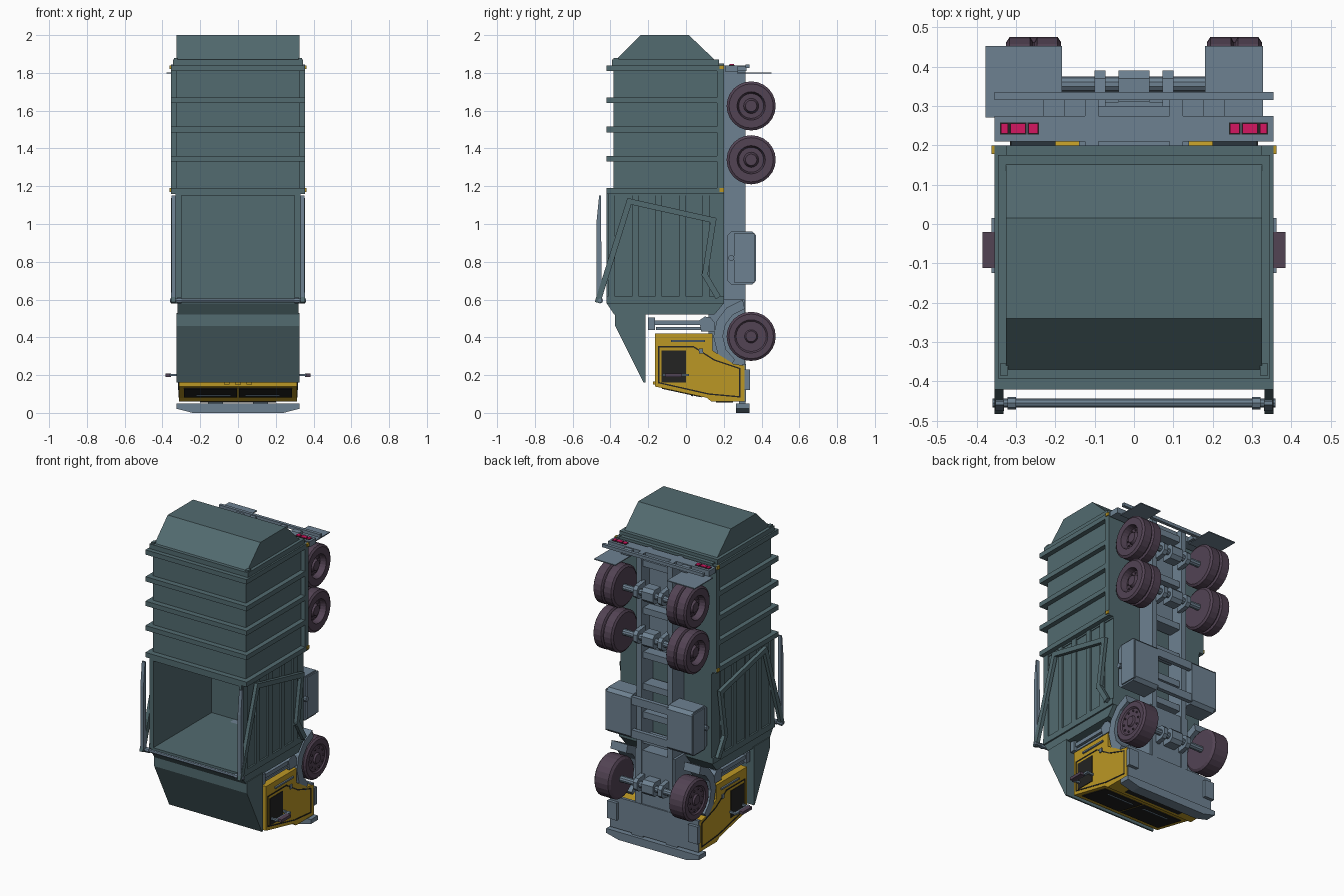
import bpy, bmesh, math
from mathutils import Vector

if "Cube" in bpy.data.objects:
    bpy.data.objects.remove(bpy.data.objects["Cube"])


def material(name, rgb):
    m = bpy.data.materials.new(name)
    m.diffuse_color = (*rgb, 1)
    m.use_nodes = True
    m.node_tree.nodes["Principled BSDF"].inputs["Base Color"].default_value = m.diffuse_color
    return m


GREEN = material("slate green", (0.085, 0.145, 0.16))
GRAY = material("blue gray", (0.155, 0.22, 0.285))
YELLOW = material("cab yellow", (0.50, 0.31, 0.018))
RUBBER = material("plum rubber", (0.085, 0.056, 0.088))
BLACK = material("dark glass", (0.017, 0.017, 0.016))
RED = material("lamp red", (0.66, 0.008, 0.12))


def finish(name, bm, mat, mirror=False):
    """Turn a bmesh into an object, optionally adding its mirror image in x."""
    if mirror:
        geo = bmesh.ops.duplicate(bm, geom=bm.verts[:] + bm.edges[:] + bm.faces[:])["geom"]
        for v in [g for g in geo if isinstance(g, bmesh.types.BMVert)]:
            v.co.x *= -1
    bmesh.ops.recalc_face_normals(bm, faces=bm.faces[:])
    me = bpy.data.meshes.new(name)
    bm.to_mesh(me)
    bm.free()
    me.materials.append(mat)
    ob = bpy.data.objects.new(name, me)
    bpy.context.collection.objects.link(ob)
    return ob


def add_prism(bm, pts, x0, x1):
    """Extrude a (y, z) outline along x."""
    a = [bm.verts.new((x0, y, z)) for y, z in pts]
    b = [bm.verts.new((x1, y, z)) for y, z in pts]
    bm.faces.new(a)
    bm.faces.new(b[::-1])
    for i in range(len(pts)):
        j = (i + 1) % len(pts)
        bm.faces.new((a[i], b[i], b[j], a[j]))


def prism(name, pts, x0, x1, mat, mirror=False):
    bm = bmesh.new()
    add_prism(bm, pts, x0, x1)
    return finish(name, bm, mat, mirror)


def box(name, x, y, z, mat, mirror=False):
    return prism(name, [(y[0], z[0]), (y[1], z[0]), (y[1], z[1]), (y[0], z[1])], *x, mat, mirror)


def bars(name, path, width, x0, x1, mat, closed=False):
    """Flat bars following a (y, z) path, on both sides of the truck."""
    bm = bmesh.new()
    for p, q in zip(path, path[1:] + path[:1] if closed else path[1:]):
        p, q = Vector(p), Vector(q)
        d = (q - p).normalized() * width / 2
        n = Vector((-d.y, d.x))
        p, q = p - d * 0.8, q + d * 0.8
        add_prism(bm, [p + n, q + n, q - n, p - n], x0, x1)
    return finish(name, bm, mat, True)


def lathe(name, profile, y, z, mat, mirror=True, n=24, bolts=None):
    """Spin an (x, radius) profile about an axis along x."""
    bm = bmesh.new()
    rings = []
    for x, r in profile:
        rings.append([bm.verts.new((x, y + r * math.cos(math.tau * i / n), z + r * math.sin(math.tau * i / n)))
                      for i in range(n)])
    for a, b in zip(rings, rings[1:]):
        for i in range(n):
            bm.faces.new((a[i], a[(i + 1) % n], b[(i + 1) % n], b[i]))
    bm.faces.new(rings[0])
    bm.faces.new(rings[-1])
    if bolts:
        bx, br = bolts
        for k in range(10):
            t = math.tau * k / 10
            cy, cz = y + br * math.cos(t), z + br * math.sin(t)
            add_prism(bm, [(cy + .006 * math.cos(u * math.pi / 3), cz + .006 * math.sin(u * math.pi / 3))
                           for u in range(6)], bx - .005, bx + .006)
    return finish(name, bm, mat, mirror)


# Refuse container with ribs and tapered tail
box("container", (-.325, .325), (-.385, .2), (1.15, 1.85), GREEN)
for z in (1.175, 1.345, 1.5, 1.655, 1.825):
    box("container_rib", (-.355, .355), (-.42, .17), (z - .015, z + .015), GREEN)
box("lower_side_rail", (-.355, .355), (.165, .2), (1.16, 1.84), GREEN)
box("tail_flange", (-.345, .345), (-.392, .175), (1.84, 1.87), GREEN)
prism("tail", [(-.39, 1.85), (-.24, 2), (.015, 2), (.172, 1.85)], -.325, .325, GREEN)
box("tail_latch", (.32, .34), (-.385, -.355), (1.86, 1.88), GREEN, True)
for z in (1.18, 1.83):
    box("side_marker", (.35, .362), (.178, .2), (z - .01, z + .01), YELLOW, True)

# Open hopper
prism("hopper_side", [(-.42, 1.16), (-.42, .58), (-.38, .52), (.15, .52), (.2, .58), (.2, 1.16)],
      .3, .32, GREEN, True)
prism("hopper_front", [(-.42, .6), (-.42, .58), (-.38, .52), (.15, .52), (.2, .58), (.2, .6)],
      -.31, .31, GREEN)
box("hopper_floor", (-.31, .31), (.165, .2), (.59, 1.16), GREEN)
box("hopper_rear", (-.31, .31), (-.42, .17), (1.15, 1.17), GREEN)
for y in (-.395, -.268, -.146, -.018, .105):
    box("hopper_side_rib", (.315, .33), (y - .019, y + .019), (.6, 1.16), GREEN, True)
box("hopper_lower_band", (.315, .33), (-.42, .2), (.58, .617), GREEN, True)
prism("cab_guard", [(-.375, .53), (-.375, .46), (-.225, .16), (-.215, .16), (-.215, .53)],
      -.325, .325, GREEN)

# Lifting arms and fork
bars("lift_arm", [(-.465, .595), (-.3, 1.12), (.145, 1.02), (.1, .73), (.165, .62)], .03, .332, .354, GREEN)
prism("fork", [(-.475, .6), (-.475, 1.0), (-.46, 1.15), (-.45, 1.15), (-.447, .6)], .33, .352, GRAY, True)
lathe("fork_crossbar", [(-.36, .011), (.36, .011)], -.455, .595, GRAY, False, 8)
lathe("fork_collar", [(.3, .016), (.322, .016)], -.455, .595, GRAY, True, 8)

# Cab
prism("cab", [(-.165, .42), (-.165, .14), (.11, .08), (.135, .06), (.31, .06), (.31, .25),
              (.25, .26), (.14, .33), (.14, .42)], -.312, .312, YELLOW)


def on_front(t, off):
    """Point on the sloped cab front, pushed outward by off."""
    return (-.165 + .275 * t - .213 * off, .14 - .06 * t - .977 * off)


prism("windshield", [on_front(.14, -.002), on_front(.14, .004), on_front(.9, .004), on_front(.9, -.002)],
      .006, .285, BLACK, True)
prism("wiper", [on_front(.7, .003), on_front(.7, .008), on_front(.74, .008), on_front(.74, .003)],
      .04, .22, GRAY, True)
box("grille", (-.2, .2), (.16, .25), (.056, .062), BLACK)
for x in (-.06, 0, .06):
    box("roof_lamp", (x - .015, x + .015), (-.175, -.16), (.15, .165), YELLOW)
box("side_window", (.31, .316), (-.13, 0), (.16, .33), BLACK, True)
bars("door_seam", [(-.145, .35), (.04, .35), (.15, .28), (.285, .235), (.285, .085), (.12, .1), (-.145, .16)],
     .007, .31, .3145, BLACK, True)
box("grab_rail", (.31, .322), (-.08, .1), (.376, .386), GRAY, True)
box("door_handle", (.31, .32), (.07, .09), (.315, .34), GRAY, True)
bars("mirror_bracket", [(-.12, .2), (.01, .2)], .012, .345, .362, GRAY)
box("mirror_arm", (.31, .355), (-.12, -.108), (.194, .206), GRAY, True)
box("mirror_lower_arm", (.31, .355), (0, .012), (.194, .206), GRAY, True)
box("mirror", (.355, .385), (-.112, -.02), (.19, .208), RUBBER, True)

# Bumper, cab underside and steps
bm = bmesh.new()
outline = [(-.325, .05), (-.325, .022), (-.24, 0), (.24, 0), (.325, .022), (.325, .05)]
base = bm.faces.new([bm.verts.new((x, .265, z)) for x, z in outline])
ext = bmesh.ops.extrude_face_region(bm, geom=[base])["geom"]
bmesh.ops.translate(bm, vec=(0, .07, 0), verts=[g for g in ext if isinstance(g, bmesh.types.BMVert)])
# extrude_face_region keeps the source face, so the solid is closed
finish("bumper", bm, GRAY)
box("bumper_mount", (.08, .16), (.28, .315), (.04, .08), GRAY, True)
box("cab_underside", (-.31, .31), (.3, .318), (.06, .26), GRAY)
box("step", (.25, .318), (.31, .338), (.12, .23), GRAY, True)
box("engine_housing", (-.14, .14), (.12, .31), (.25, .6), GRAY)

# Front fenders
arc_out = [(.345 + .2 * math.cos(math.radians(a)), .405 + .2 * math.sin(math.radians(a)))
           for a in (103, 130, 155, 180, 208, 235)]
arc_in = [(.345 + .15 * math.cos(math.radians(a)), .405 + .15 * math.sin(math.radians(a)))
          for a in (235, 208, 180, 155, 130, 103)]
prism("front_fender", arc_out + arc_in, .2, .312, GRAY, True)

# Pipes behind the cab
box("rear_pipe", (.265, .3), (-.19, .13), (.465, .49), GRAY, True)
box("pipe_cap", (.255, .31), (-.2, -.165), (.44, .505), GRAY, True)
box("rear_pipe_brace", (.27, .295), (-.16, .12), (.44, .455), GRAY, True)
prism("pipe_elbow", [(.07, .49), (.1, .51), (.13, .505), (.15, .48), (.15, .43), (.08, .43)],
      .25, .305, GRAY, True)
box("cab_rear_beam", (-.27, .27), (.08, .13), (.44, .49), GRAY)

# Chassis
box("frame_rail", (.09, .125), (.2, .315), (.25, 1.84), GRAY, True)
for z in (.66, .82, 1.0, 1.2, 1.48, 1.78):
    box("cross_member", (-.1, .1), (.215, .3), (z - .02, z + .02), GRAY)
box("frame_plate", (-.1, .1), (.2, .235), (1.2, 1.83), GRAY)
prism("side_tank", [(.24, .68), (.35, .68), (.37, .7), (.37, .94), (.35, .96), (.24, .96), (.22, .94), (.22, .7)],
      .125, .3, GRAY, True)
box("tank_panel", (.295, .308), (.255, .365), (.69, .95), GRAY, True)
lathe("tank_cap", [(.3, .016), (.318, .016)], .24, .82, GRAY, True, 10)
box("tank_bridge", (-.13, .13), (.34, .366), (.9, .95), GRAY)
box("tank_bridge", (-.13, .13), (.34, .366), (.69, .74), GRAY)

# Wheels and axles
FRONT = [(.205, .06), (.205, .115), (.215, .13), (.308, .13), (.318, .118), (.318, .088), (.31, .08), (.31, .035),
         (.32, .028), (.32, .01)]
REAR = [(.185, .06), (.185, .117), (.194, .13), (.246, .13), (.253, .118), (.257, .118), (.264, .13), (.316, .13),
        (.325, .117), (.325, .075), (.288, .066), (.288, .04), (.31, .03), (.31, .01)]
lathe("front_wheel", FRONT, .345, .405, RUBBER, bolts=(.311, .064))
for z in (1.34, 1.625):
    lathe("rear_dual_wheel", REAR, .345, z, RUBBER, bolts=(.289, .052))
for z in (.405, 1.34, 1.625):
    lathe("axle", [(-.21, .02), (.21, .02)], .355, z, GRAY, False, 10)
    prism("differential", [(.31, z - .045), (.37, z - .045), (.39, z - .025), (.39, z + .025),
                           (.37, z + .045), (.31, z + .045)], -.04, .04, GRAY)
    prism("axle_bracket", [(.3, z - .05), (.37, z - .04), (.39, z - .02), (.39, z + .02),
                           (.37, z + .04), (.3, z + .05)], .072, .1, GRAY, True)

# Rear lamps, bar and mud flaps
box("lamp_panel", (-.355, .355), (.21, .275), (1.805, 1.84), GRAY)
for x0, x1 in ((.244, .268), (.276, .314), (.32, .338)):
    box("lamp_bezel", (x0 - .003, x1 + .003), (.227, .258), (1.838, 1.842), BLACK, True)
    box("rear_lamp", (x0, x1), (.23, .255), (1.838, 1.846), RED, True)
box("rear_bar", (-.355, .355), (.315, .335), (1.825, 1.845), GRAY)
box("rear_bar_mount", (.175, .23), (.27, .32), (1.81, 1.835), GRAY, True)
box("right_mud_flap", (.18, .328), (.27, .452), (1.797, 1.803), GRAY)
box("left_mud_flap", (-.378, -.183), (.27, .452), (1.797, 1.803), GRAY)
